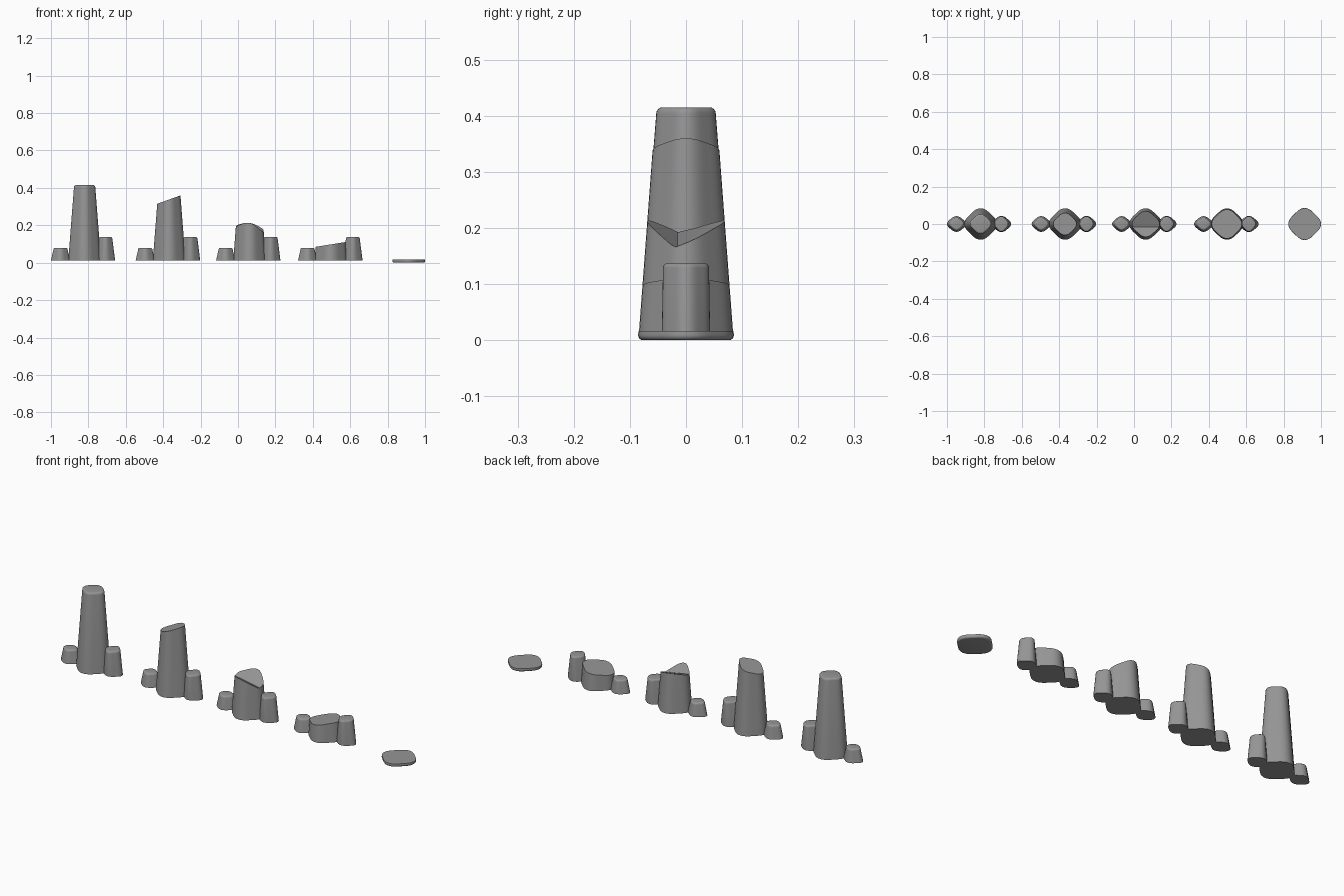
import bpy, bmesh, math

if "Cube" in bpy.data.objects:
    bpy.data.objects.remove(bpy.data.objects["Cube"])

SIDES = 48
BASE_Z = 0.012

stone_grey = bpy.data.materials.new("dark_stone")
stone_grey.diffuse_color = (0.3, 0.3, 0.3, 1)
stone_grey.use_nodes = True
stone_grey.node_tree.nodes["Principled BSDF"].inputs["Base Color"].default_value = stone_grey.diffuse_color


def outline(rx, ry):
    """Rounded-diamond cross-section."""
    pts = []
    for i in range(SIDES):
        a = 2 * math.pi * i / SIDES
        r = (0.081 + 0.005 * math.cos(4 * a)) / 0.086
        pts.append((rx * r * math.cos(a), ry * r * math.sin(a)))
    return pts


def finish(bm, name, x):
    bmesh.ops.recalc_face_normals(bm, faces=bm.faces[:])
    mesh = bpy.data.meshes.new(name)
    bm.to_mesh(mesh)
    bm.free()
    mesh.materials.append(stone_grey)
    ob = bpy.data.objects.new(name, mesh)
    bpy.context.collection.objects.link(ob)
    ob.location.x = x
    bpy.ops.object.select_all(action='DESELECT')
    ob.select_set(True)
    bpy.context.view_layer.objects.active = ob
    bpy.ops.object.shade_smooth_by_angle(angle=math.radians(30))
    return ob


def loft(bm, rings):
    """Rings of (rx, ry, z) joined by side faces and capped at both ends."""
    loops = [[bm.verts.new((px, py, z)) for px, py in outline(rx, ry)] for rx, ry, z in rings]
    for lo, hi in zip(loops, loops[1:]):
        for i in range(SIDES):
            j = (i + 1) % SIDES
            bm.faces.new((lo[i], lo[j], hi[j], hi[i]))
    bm.faces.new(loops[0][::-1])
    bm.faces.new(loops[-1])


def rounded_stone(name, x, bottom, top, height, bevel):
    """Whole tapered stone with a softened top rim."""
    bm = bmesh.new()
    rings = [(*bottom, BASE_Z)]
    for k in range(5):
        a = math.pi / 2 * k / 4
        inset = bevel * (1 - math.cos(a))
        rings.append((top[0] - inset, top[1] - inset, height - bevel * (1 - math.sin(a))))
    loft(bm, rings)
    return finish(bm, name, x)


MAIN_BOTTOM, MAIN_TOP, MAIN_H = (0.0875, 0.084), (0.057, 0.053), 0.415


def broken_stone(name, x, surface, crease=None):
    """Tapered stone ending in a broken surface z = surface(x, y)."""
    bm = bmesh.new()
    loft(bm, [(*MAIN_BOTTOM, BASE_Z), (*MAIN_BOTTOM, 0.3)])
    if crease is not None:
        bmesh.ops.bisect_plane(bm, geom=bm.verts[:] + bm.edges[:] + bm.faces[:],
                               plane_co=(0, crease, 0), plane_no=(0, 1, 0))
    for v in bm.verts:
        if v.co.z < 0.2:
            continue
        bx, by, s = v.co.x, v.co.y, 1.0
        for _ in range(12):
            z = surface(bx * s, by * s)
            s = 1 - 0.36 * (z - BASE_Z) / (MAIN_H - BASE_Z)
        v.co = (bx * s, by * s, z)
    return finish(bm, name, x)


def valley(x, y):
    d = y + 0.015 + 0.08 * x
    return 0.177 - 0.17 * x + (0.42 * d if d > 0 else -0.65 * d)


# Central stones, from whole to nearly gone
rounded_stone("whole_pillar", -0.82, MAIN_BOTTOM, MAIN_TOP, MAIN_H, 0.011)
broken_stone("chipped_pillar", -0.368, lambda x, y: 0.338 + 0.36 * x)
broken_stone("split_pillar", 0.062, valley, crease=-0.0175)
broken_stone("pillar_stump", 0.497, lambda x, y: 0.098 + 0.16 * x)

# Small stones either side of each pillar
for n, (left, right) in enumerate([(-0.949, -0.709), (-0.496, -0.254),
                                   (-0.066, 0.175), (0.372, 0.614)], 1):
    rounded_stone(f"short_stone_{n}", left, (0.051, 0.042), (0.038, 0.034), 0.08, 0.01)
    rounded_stone(f"tall_stone_{n}", right, (0.052, 0.043), (0.037, 0.041), 0.137, 0.008)

# Flat base slab, rounded underneath
bm = bmesh.new()
slab = []
for k in range(5):
    a = math.pi / 2 * k / 4
    inset = 0.009 * (1 - math.sin(a))
    slab.append((0.0875 - inset, 0.0855 - inset, 0.009 * (1 - math.cos(a))))
slab.append((0.0865, 0.0845, 0.016))
loft(bm, slab)
finish(bm, "base_slab", 0.9125)
